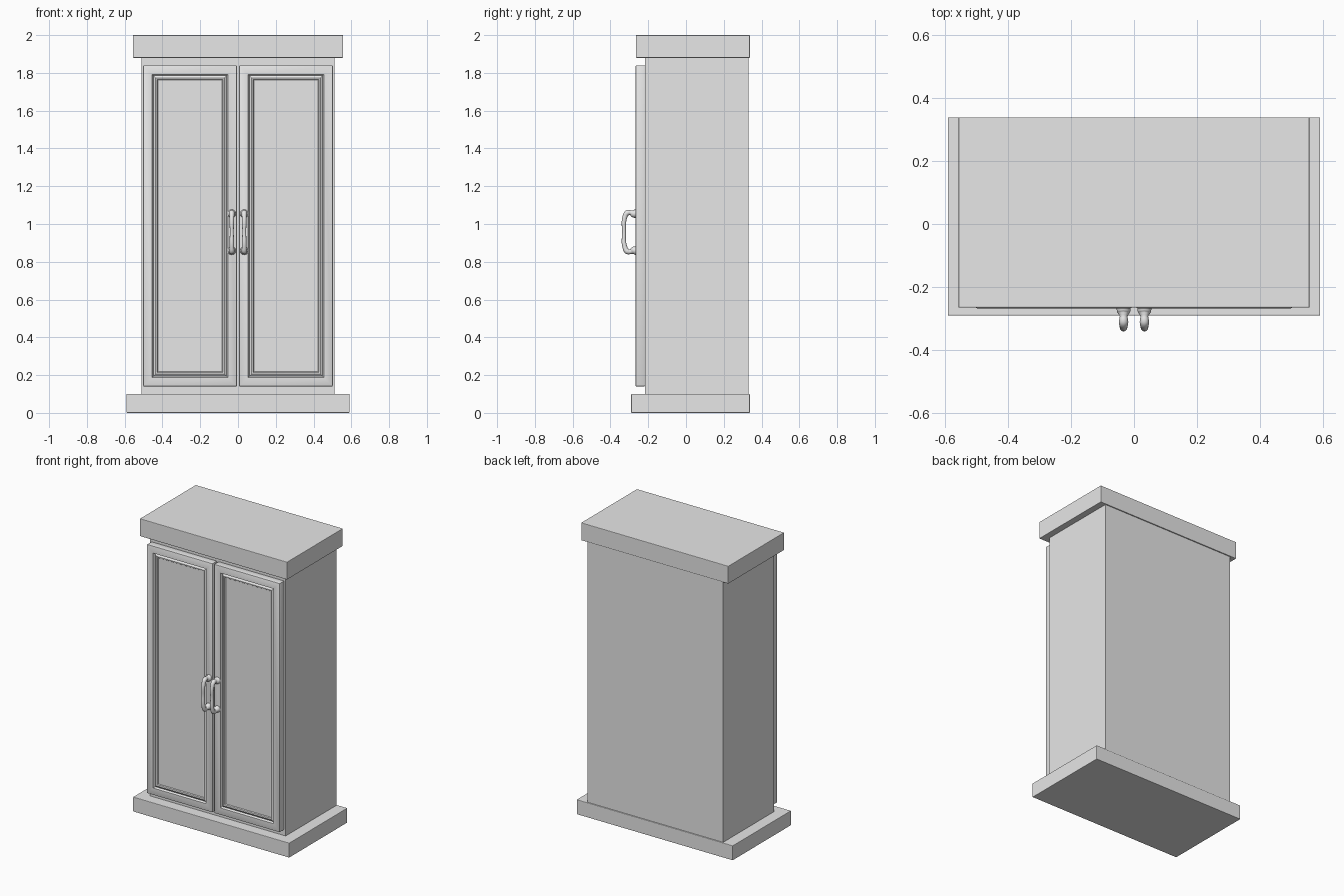
import bpy, bmesh
from mathutils import Vector

cube = bpy.data.objects.get("Cube")
if cube:
    bpy.data.objects.remove(cube, do_unlink=True)

grey = bpy.data.materials.new("plain grey")
grey.use_nodes = True
colour = (0.8, 0.8, 0.8, 1)
grey.diffuse_color = colour
grey.node_tree.nodes["Principled BSDF"].inputs["Base Color"].default_value = colour


def box(name, low, high, bevel=0.003, steps=()):
    """Bevelled box; each step insets the front face by (width, depth)."""
    low, high = Vector(low), Vector(high)
    bm = bmesh.new()
    bmesh.ops.create_cube(bm, size=1)
    for v in bm.verts:
        v.co = (low + high) / 2 + v.co * (high - low)
    if bevel:
        bmesh.ops.bevel(bm, geom=bm.edges[:], offset=bevel, segments=2,
                        profile=0.5, affect='EDGES')
    bm.normal_update()
    front = max((f for f in bm.faces if f.normal.y < -0.9),
                key=lambda f: f.calc_area())
    for width, depth in steps:
        bmesh.ops.inset_region(bm, faces=[front], thickness=width,
                               depth=depth, use_even_offset=True)
    bmesh.ops.recalc_face_normals(bm, faces=bm.faces[:])
    mesh = bpy.data.meshes.new(name)
    bm.to_mesh(mesh)
    bm.free()
    mesh.materials.append(grey)
    obj = bpy.data.objects.new(name, mesh)
    bpy.context.collection.objects.link(obj)
    return obj


def handle(name, x):
    """Bowed pull with swollen mounts, symmetric top to bottom."""
    middle = 0.957
    half = [(-0.262, 0.098, 0.023), (-0.278, 0.098, 0.021),
            (-0.293, 0.103, 0.012), (-0.31, 0.102, 0.015),
            (-0.322, 0.085, 0.013)]
    path = half + [(-0.328, 0, 0.01)] + [(y, -z, r) for y, z, r in reversed(half)]
    data = bpy.data.curves.new(name, 'CURVE')
    data.dimensions = '3D'
    data.bevel_depth = 1
    data.bevel_resolution = 4
    data.resolution_u = 6
    data.use_fill_caps = True
    spline = data.splines.new('BEZIER')
    spline.bezier_points.add(len(path) - 1)
    for p, (y, z, r) in zip(spline.bezier_points, path):
        p.co = (x, y, middle + z)
        p.radius = r
        p.handle_left_type = p.handle_right_type = 'AUTO'
    spline.use_smooth = True
    data.materials.append(grey)
    bpy.context.collection.objects.link(bpy.data.objects.new(name, data))


# Carcass, plinth and cornice
box("plinth", (-0.59, -0.29, 0), (0.59, 0.338, 0.1))
box("cabinet_body", (-0.512, -0.217, 0.095), (0.512, 0.331, 1.885), bevel=0)
box("cornice", (-0.556, -0.265, 1.88), (0.556, 0.338, 2))

# Doors with a moulded panel, and their handles
moulding = [(0.043, 0), (0.006, -0.014), (0.012, 0.008),
            (0.008, -0.003), (0.004, -0.006)]
for side, s in (("left", 1), ("right", -1)):
    xs = sorted((s * 0.006, s * 0.502))
    door = box(side + "_door", (xs[0], -0.267, 0.14), (xs[1], -0.216, 1.84),
               bevel=0.005, steps=moulding)
    bpy.ops.object.select_all(action='DESELECT')
    door.select_set(True)
    bpy.context.view_layer.objects.active = door
    bpy.ops.object.shade_smooth_by_angle(angle=0.6)
    handle(side + "_handle", s * 0.033)
